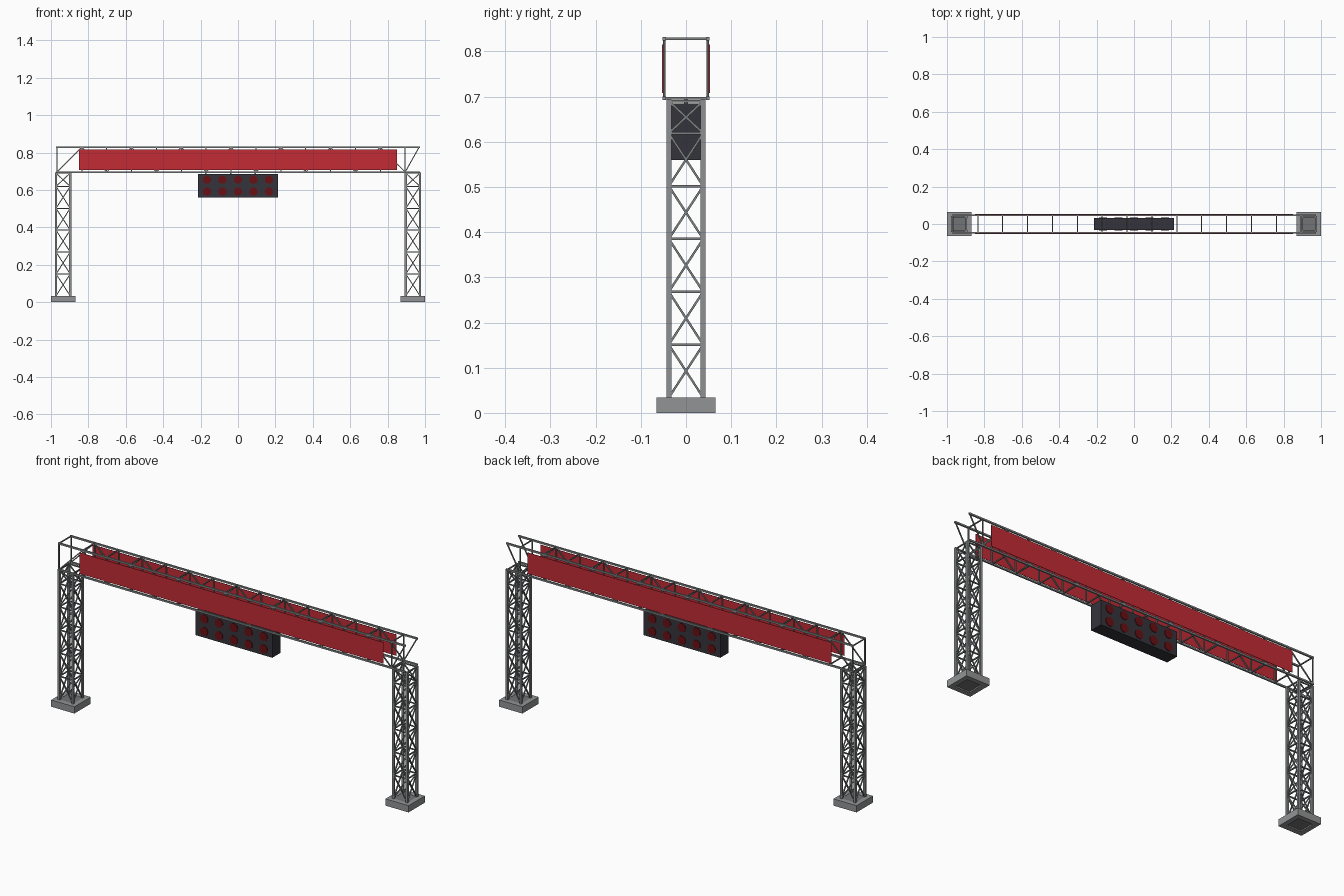
import bpy, bmesh, math
from mathutils import Vector, Matrix

if "Cube" in bpy.data.objects:
    bpy.data.objects.remove(bpy.data.objects["Cube"])


def material(name, rgb):
    m = bpy.data.materials.new(name)
    m.diffuse_color = (*rgb, 1)
    m.use_nodes = True
    m.node_tree.nodes["Principled BSDF"].inputs["Base Color"].default_value = m.diffuse_color
    return m


STEEL = material("steel grey", (0.27, 0.28, 0.285))
BRACE = material("brace grey", (0.21, 0.22, 0.225))
FOOT = material("foot grey", (0.29, 0.295, 0.30))
PLATE = material("plate grey", (0.17, 0.175, 0.18))
RED = material("banner red", (0.54, 0.024, 0.036))
DARK = material("housing charcoal", (0.034, 0.034, 0.044))
LAMP = material("lamp dark red", (0.14, 0.005, 0.007))


def box(bm, lo, hi):
    lo, hi = Vector(lo), Vector(hi)
    mat = Matrix.Translation((lo + hi) / 2) @ Matrix.Diagonal((*(hi - lo), 1))
    bmesh.ops.create_cube(bm, size=1, matrix=mat)


def bar(bm, a, b, t):
    """Square bar of thickness t between two points."""
    a, b = Vector(a), Vector(b)
    d = b - a
    z = d.normalized()
    ref = Vector((0, 1, 0)) if abs(z.y) < 0.9 else Vector((1, 0, 0))
    x = ref.cross(z).normalized()
    rot = Matrix((x, z.cross(x), z)).transposed().to_4x4()
    mat = Matrix.Translation((a + b) / 2) @ rot @ Matrix.Diagonal((t, t, d.length, 1))
    bmesh.ops.create_cube(bm, size=1, matrix=mat)


def finish(bm, name, mat):
    me = bpy.data.meshes.new(name)
    bm.to_mesh(me)
    bm.free()
    me.materials.append(mat)
    ob = bpy.data.objects.new(name, me)
    bpy.context.collection.objects.link(ob)
    return ob


LEG_X, LEG_H = 0.935, 0.038      # tower centre and half spacing of its posts
FOOT_Z, LEG_TOP = 0.034, 0.693
Z0, Z1, BY = 0.696, 0.828, 0.048  # beam chords
LEVELS = [FOOT_Z + 0.117 * i for i in range(6)] + [LEG_TOP - 0.003]

for side, cx in (("left", -LEG_X), ("right", LEG_X)):
    # foot: square collar around a thinner plate
    bm = bmesh.new()
    o, i = 0.065, 0.040
    for s in (-1, 1):
        box(bm, (cx - o, min(s * i, s * o), 0), (cx + o, max(s * i, s * o), FOOT_Z))
        box(bm, (cx + min(s * i, s * o), -i, 0), (cx + max(s * i, s * o), i, FOOT_Z))
    finish(bm, side + "_foot", FOOT)
    bm = bmesh.new()
    box(bm, (cx - i, -i, 0.006), (cx + i, i, FOOT_Z - 0.001))
    finish(bm, side + "_foot_plate", PLATE)

    # four corner posts
    corners = [(cx + sx * LEG_H, sy * LEG_H) for sx, sy in
               ((-1, -1), (1, -1), (1, 1), (-1, 1))]
    bm = bmesh.new()
    for x, y in corners:
        bar(bm, (x, y, FOOT_Z - 0.002), (x, y, LEG_TOP), 0.011)
    finish(bm, side + "_tower_posts", STEEL)

    # rungs and crossed braces on all four sides
    bm = bmesh.new()
    for k in range(4):
        p, q = corners[k], corners[(k + 1) % 4]
        for a, b in zip(LEVELS, LEVELS[1:]):
            bar(bm, (*p, b), (*q, b), 0.0055)
            bar(bm, (*p, a), (*q, b), 0.005)
            bar(bm, (*q, a), (*p, b), 0.005)
    finish(bm, side + "_tower_braces", BRACE)

# beam chords
bm = bmesh.new()
for y in (-BY, BY):
    for z in (Z0, Z1):
        bar(bm, (-0.972, y, z), (0.972, y, z), 0.008)
finish(bm, "beam_chords", STEEL)

# beam uprights, cross bars and zigzag diagonals
bm = bmesh.new()
stations = [-0.968 + 0.133 * k for k in range(15)]
for x in stations:
    for y in (-BY, BY):
        bar(bm, (x, y, Z0), (x, y, Z1), 0.005)
    for z in (Z0, Z1):
        bar(bm, (x, -BY, z), (x, BY, z), 0.005)
ends = stations + [0.968]
for k, (a, b) in enumerate(zip(ends, ends[1:])):
    za, zb = (Z0, Z1) if k % 2 == 0 else (Z1, Z0)
    for y in (-BY, BY):
        bar(bm, (a, y, za), (b, y, zb), 0.005)
finish(bm, "beam_braces", BRACE)

# banners on both long sides
for name, s in (("front", -1), ("back", 1)):
    bm = bmesh.new()
    ya, yb = sorted((s * 0.0508, s * 0.0528))
    box(bm, (-0.85, ya, 0.708), (0.85, yb, 0.815))
    finish(bm, name + "_banner", RED)

# lamp housing with hangers
bm = bmesh.new()
box(bm, (-0.215, -0.033, 0.56), (0.215, 0.033, 0.685))
finish(bm, "lamp_housing", DARK)
bm = bmesh.new()
for x in (-0.173, -0.04, 0.093):
    bar(bm, (x, 0, 0.683), (x, 0, Z0), 0.008)
finish(bm, "housing_hangers", BRACE)

# round lamps, two rows of five on both faces
bm = bmesh.new()
for y in (-0.034, 0.034):
    for z in (0.592, 0.655):
        for k in range(-2, 3):
            mat = Matrix.Translation((k * 0.083, y, z)) @ Matrix.Rotation(math.pi / 2, 4, 'X')
            bmesh.ops.create_cone(bm, cap_ends=True, segments=16, radius1=0.022,
                                  radius2=0.022, depth=0.004, matrix=mat)
finish(bm, "lamps", LAMP)
